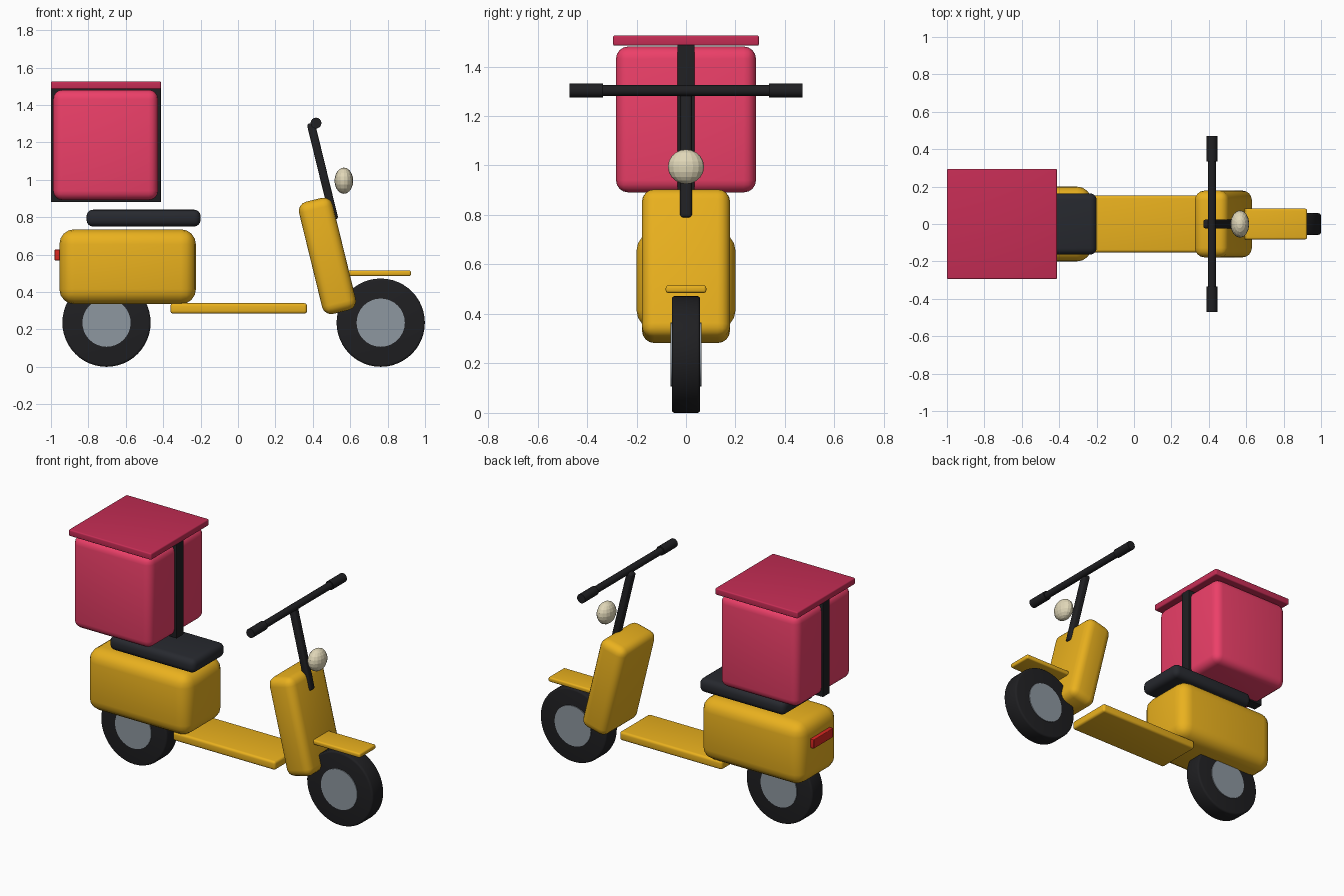
import bpy
import bmesh
import math
from mathutils import Matrix, Vector

cube = bpy.data.objects.get("Cube")
if cube:
    bpy.data.objects.remove(cube, do_unlink=True)


def material(name, r, g, b):
    mat = bpy.data.materials.new(name)
    mat.use_nodes = True
    mat.diffuse_color = (r, g, b, 1)
    mat.node_tree.nodes["Principled BSDF"].inputs["Base Color"].default_value = (r, g, b, 1)
    return mat


YELLOW = material("yellow_paint", 0.82, 0.44, 0.013)
PINK = material("pink_box", 0.84, 0.05, 0.14)
DARK_PINK = material("dark_pink_lid", 0.56, 0.026, 0.09)
BLACK = material("black", 0.014, 0.014, 0.016)
SEAT = material("seat_vinyl", 0.02, 0.022, 0.028)
STEEL = material("hub_steel", 0.27, 0.31, 0.35)
CREAM = material("lamp_cream", 0.75, 0.68, 0.48)
RED = material("lamp_red", 0.7, 0.02, 0.015)


def finish(name, bm, mat, loc, tilt=0.0, smooth=True):
    mesh = bpy.data.meshes.new(name)
    bm.to_mesh(mesh)
    bm.free()
    mesh.materials.append(mat)
    obj = bpy.data.objects.new(name, mesh)
    bpy.context.collection.objects.link(obj)
    obj.location = loc
    obj.rotation_euler.y = tilt
    if smooth:
        bpy.ops.object.select_all(action="DESELECT")
        obj.select_set(True)
        bpy.context.view_layer.objects.active = obj
        bpy.ops.object.shade_smooth_by_angle(angle=math.radians(32))
    return obj


def rounded_box(name, mat, loc, size, radius, tilt=0.0, segments=4):
    bm = bmesh.new()
    bmesh.ops.create_cube(bm, size=1)
    bmesh.ops.scale(bm, vec=Vector(size), verts=bm.verts)
    bmesh.ops.bevel(bm, geom=bm.edges[:], offset=radius, segments=segments,
                    profile=0.5, affect="EDGES", clamp_overlap=True)
    return finish(name, bm, mat, loc, tilt)


def cross_cylinder(name, mat, loc, radius, width, sides, bevel=0.0):
    """Cylinder lying along y, with optional rounded rims."""
    bm = bmesh.new()
    bmesh.ops.create_cone(bm, cap_ends=True, segments=sides, radius1=radius,
                          radius2=radius, depth=width,
                          matrix=Matrix.Rotation(math.pi / 2, 3, "X").to_4x4())
    if bevel:
        rims = [e for e in bm.edges if abs(e.verts[0].co.y - e.verts[1].co.y) < 1e-4]
        bmesh.ops.bevel(bm, geom=rims, offset=bevel, segments=3,
                        profile=0.5, affect="EDGES")
    return finish(name, bm, mat, loc)


# Wheels
for end, x in (("rear", -0.703), ("front", 0.763)):
    cross_cylinder(end + "_tire", BLACK, (x, 0, 0.236), 0.236, 0.115, 48, 0.012)
    cross_cylinder(end + "_hub", STEEL, (x, 0, 0.236), 0.129, 0.125, 32)

# Painted body
LEAN = -0.24
rounded_box("rear_body", YELLOW, (-0.59, 0, 0.535), (0.73, 0.4, 0.4), 0.08)
rounded_box("floor_board", YELLOW, (0.004, 0, 0.312), (0.73, 0.304, 0.056), 0.015)
rounded_box("leg_shield", YELLOW, (0.478, 0, 0.593), (0.185, 0.356, 0.617), 0.05, LEAN)
rounded_box("front_fender", YELLOW, (0.75, 0, 0.5), (0.35, 0.164, 0.03), 0.01)

# Seat and tail lamp
rounded_box("seat", SEAT, (-0.505, 0, 0.795), (0.61, 0.328, 0.09), 0.035)
rounded_box("tail_lamp", RED, (-0.965, 0, 0.598), (0.03, 0.2, 0.058), 0.004)

# Steering column, handlebar and grips
rounded_box("steering_column", BLACK, (0.452, 0, 1.045), (0.044, 0.047, 0.53), 0.012, LEAN)
cross_cylinder("handlebar", BLACK, (0.417, 0, 1.303), 0.022, 0.92, 16)
for side, s in (("left", 1), ("right", -1)):
    cross_cylinder(side + "_grip", BLACK, (0.417, s * 0.403, 1.303), 0.029, 0.136, 16)

# Faceted headlamp
bm = bmesh.new()
bmesh.ops.create_uvsphere(bm, u_segments=16, v_segments=10, radius=1)
bmesh.ops.scale(bm, vec=Vector((0.05, 0.073, 0.07)), verts=bm.verts)
finish("headlamp", bm, CREAM, (0.566, 0, 0.995), smooth=False)

# Delivery box with strap and lid
rounded_box("delivery_box", PINK, (-0.708, 0, 1.186), (0.56, 0.566, 0.59), 0.05)
rounded_box("box_strap", BLACK, (-0.706, 0, 1.185), (0.588, 0.07, 0.608), 0.004)
rounded_box("box_lid", DARK_PINK, (-0.706, 0, 1.505), (0.588, 0.59, 0.042), 0.008)
